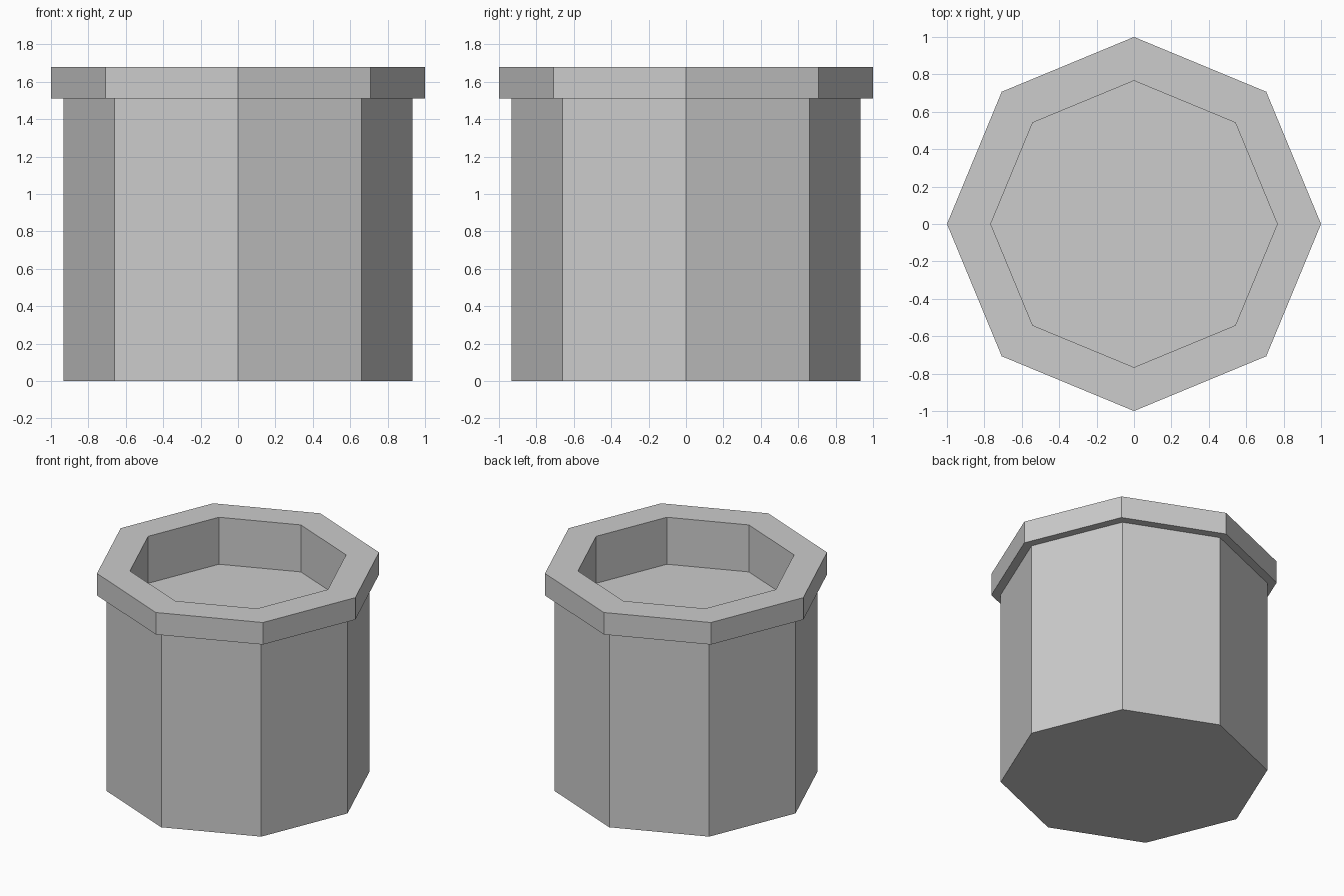
import bpy
import bmesh
from math import cos, sin, tau

SIDES = 8

cube = bpy.data.objects.get("Cube")
if cube:
    bpy.data.objects.remove(cube, do_unlink=True)

grey = bpy.data.materials.new("light_grey")
grey.use_nodes = True
colour = (0.604, 0.604, 0.604, 1)
grey.diffuse_color = colour
grey.node_tree.nodes["Principled BSDF"].inputs["Base Color"].default_value = colour


def turned_solid(name, profile):
    """Sweep a (radius, height) profile round z and cap both ends."""
    bm = bmesh.new()
    rings = [[bm.verts.new((r * cos(tau * i / SIDES), r * sin(tau * i / SIDES), z))
              for i in range(SIDES)] for r, z in profile]
    for low, high in zip(rings, rings[1:]):
        for i in range(SIDES):
            j = (i + 1) % SIDES
            bm.faces.new((low[i], low[j], high[j], high[i]))
    bm.faces.new(rings[0][::-1])
    bm.faces.new(rings[-1])
    bmesh.ops.recalc_face_normals(bm, faces=bm.faces)
    mesh = bpy.data.meshes.new(name)
    bm.to_mesh(mesh)
    bm.free()
    mesh.materials.append(grey)
    obj = bpy.data.objects.new(name, mesh)
    bpy.context.collection.objects.link(obj)
    return obj


# Straight body, overhanging rim and recessed floor as one closed surface
turned_solid("octagonal_pot", [
    (0.934, 0),      # base
    (0.934, 1.51),   # top of body
    (1, 1.51),       # rim underside
    (1, 1.68),       # rim top
    (0.766, 1.68),   # inner lip
    (0.766, 1.318),  # recessed floor
])
